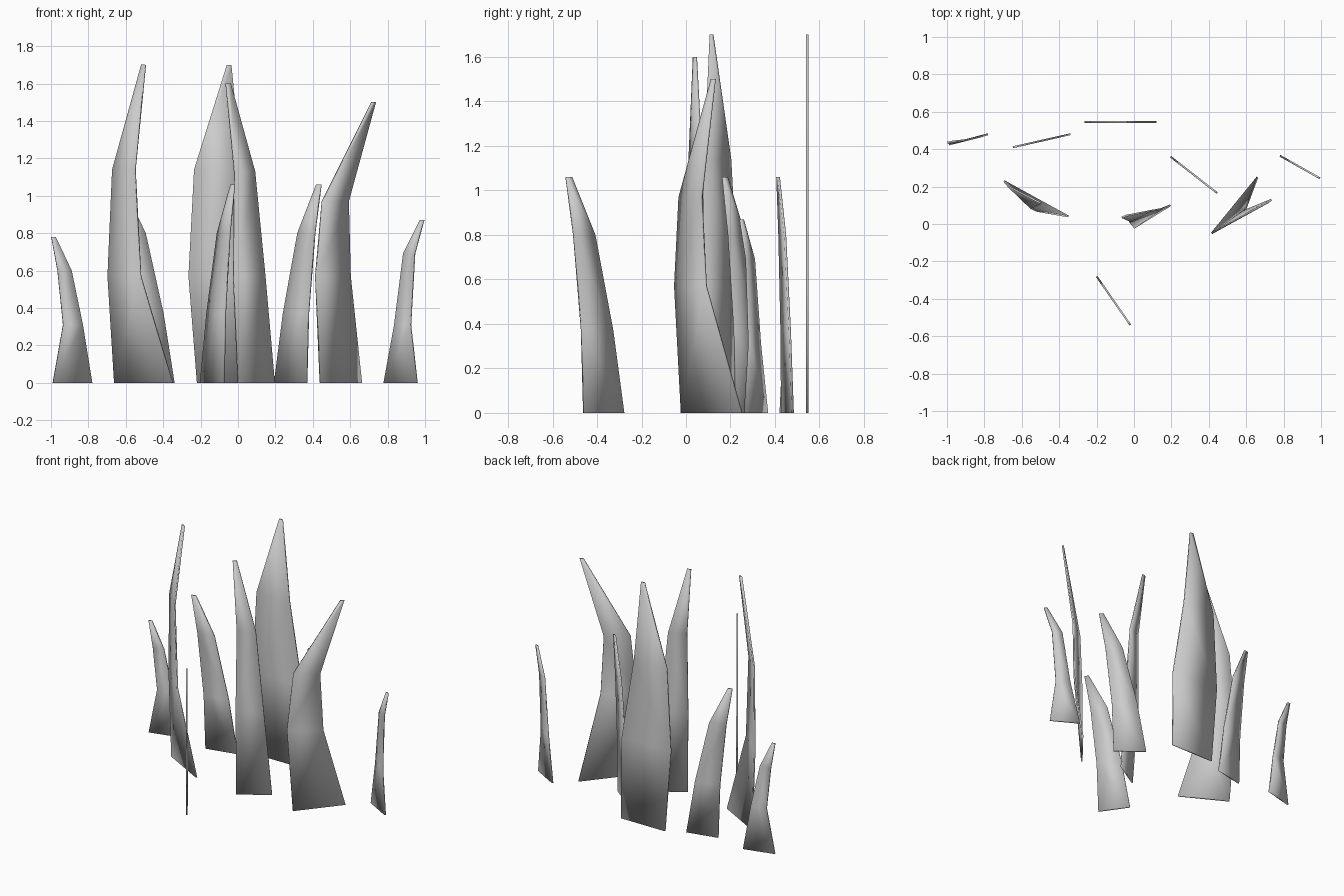
import bpy
import bmesh
from mathutils import Vector

if "Cube" in bpy.data.objects:
    bpy.data.objects.remove(bpy.data.objects["Cube"], do_unlink=True)

THICKNESS = 0.01

# One plain grey for every blade
grey = bpy.data.materials.new("plain_grey")
grey.use_nodes = True
grey.diffuse_color = (0.6, 0.6, 0.6, 1)
grey.node_tree.nodes["Principled BSDF"].inputs["Base Color"].default_value = (0.6, 0.6, 0.6, 1)


def make_blade(name, heights, edges):
    """Thin strip of three quads; edges holds (left xy, right xy) per height."""
    bm = bmesh.new()
    rows = [[bm.verts.new((*p, z)) for p in pair] for z, pair in zip(heights, edges)]
    for low, high in zip(rows, rows[1:]):
        bm.faces.new((low[0], low[1], high[1], high[0]))
    for face in bm.faces:
        face.smooth = True
    mesh = bpy.data.meshes.new(name)
    bm.to_mesh(mesh)
    bm.free()
    mesh.materials.append(grey)
    blade = bpy.data.objects.new(name, mesh)
    bpy.context.collection.objects.link(blade)
    solid = blade.modifiers.new("thickness", "SOLIDIFY")
    solid.thickness = THICKNESS
    solid.offset = 0


def flat_blade(name, origin, direction, heights, spans):
    """Untwisted blade: spans are distances from origin along direction."""
    o, d = Vector(origin), Vector(direction).normalized()
    make_blade(name, heights, [[o + d * u for u in span] for span in spans])


# Three copies of the medium curved blade
medium_z = (0, 0.37, 0.8, 1.06)
medium = ((0, 0.219), (0.06, 0.231), (0.158, 0.274), (0.285, 0.316))
for name, origin, direction in (
    ("front_blade", (-0.2, -0.28), (0.57, -0.82)),
    ("back_right_blade", (-0.34, 0.48), (-0.975, -0.22)),
    ("back_left_blade", (0.195, 0.36), (0.79, -0.615)),
):
    flat_blade(name, origin, direction, medium_z, medium)

# Broad blade at the back
flat_blade("broad_back_blade", (0, 0.545), (1, 0), (0, 0.57, 1.14, 1.7),
           ((-0.22, 0.12), (-0.265, 0.115), (-0.235, 0.02), (-0.06, -0.035)))

# Small outer blade on the left side
flat_blade("small_left_blade", (0.78, 0.365), (0.87, -0.49), (0, 0.31, 0.69, 0.87),
           ((0, 0.205), (0.065, 0.165), (0.12, 0.19), (0.222, 0.246)))

# Small outer blade on the right side, slightly twisted
make_blade("small_right_blade", (0, 0.31, 0.6, 0.78), (
    ((-0.99, 0.425), (-0.78, 0.48)),
    ((-0.935, 0.44), (-0.83, 0.465)),
    ((-0.965, 0.435), (-0.89, 0.45)),
    ((-0.998, 0.435), (-0.975, 0.44))))

# Tall twisted blades
make_blade("tall_right_blade", (0, 0.57, 1.14, 1.7), (
    ((-0.66, 0.21), (-0.35, 0.04)),
    ((-0.695, 0.23), (-0.52, 0.07)),
    ((-0.67, 0.20), (-0.55, 0.085)),
    ((-0.515, 0.12), (-0.495, 0.11))))
make_blade("tall_middle_blade", (0, 0.57, 1.13, 1.6), (
    ((0.0, -0.02), (0.195, 0.1)),
    ((-0.025, 0.01), (0.145, 0.08)),
    ((-0.02, 0.015), (0.09, 0.07)),
    ((-0.065, 0.035), (-0.04, 0.045))))
make_blade("tall_left_blade", (0, 0.57, 0.97, 1.5), (
    ((0.44, -0.02), (0.66, 0.25)),
    ((0.415, -0.05), (0.60, 0.09)),
    ((0.45, -0.03), (0.59, 0.07)),
    ((0.715, 0.115), (0.735, 0.13))))
